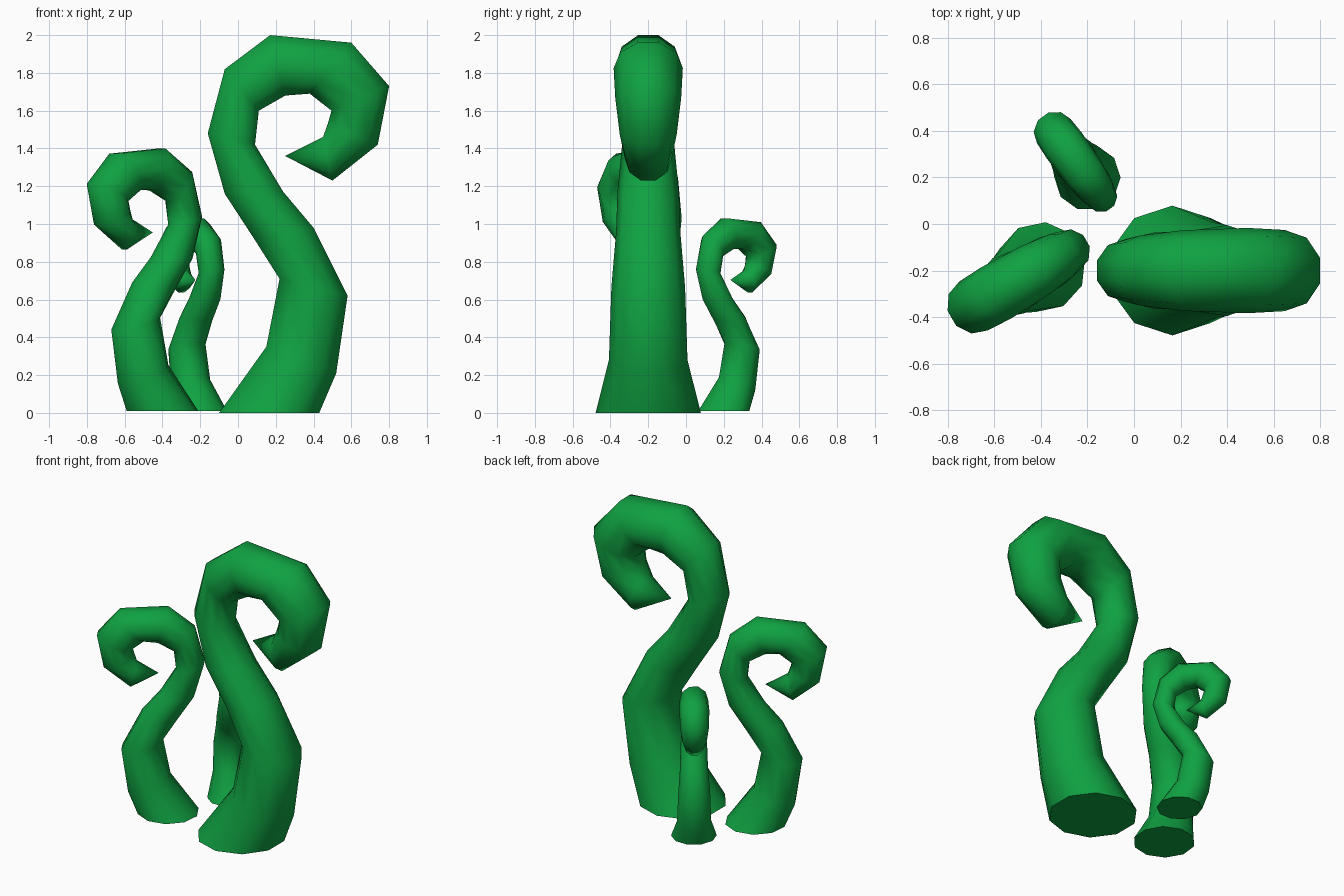
import bpy, bmesh
from math import radians, sin, cos, pi
from mathutils import Vector

cube = bpy.data.objects.get("Cube")
if cube:
    bpy.data.objects.remove(cube, do_unlink=True)

green = bpy.data.materials.new("tentacle_green")
green.use_nodes = True
colour = (0.005, 0.36, 0.054, 1)
green.diffuse_color = colour
green.node_tree.nodes["Principled BSDF"].inputs["Base Color"].default_value = colour

SIDES = 10
BASE_X = 0.165
# Each ring: outer x, z and inner x, z of the curling profile
RINGS = [
    (-.10, 0, .43, 0), (.15, .35, .52, .21), (.22, .71, .58, .62),
    (.08, .93, .40, .98), (-.07, 1.16, .24, 1.17), (-.16, 1.48, .09, 1.42),
    (-.07, 1.82, .11, 1.60), (.17, 2, .25, 1.68), (.60, 1.96, .38, 1.69),
    (.80, 1.73, .495, 1.60), (.74, 1.42, .475, 1.53), (.50, 1.23, .45, 1.46),
]
TIP = (.25, 1.36)


def tentacle(name, location, scale, turn):
    """Loft round rings along the profile, closed by a base cap and a pointed tip."""
    bm = bmesh.new()
    rings = []
    for ax, az, bx, bz in RINGS:
        a, b = Vector((ax - BASE_X, 0, az)), Vector((bx - BASE_X, 0, bz))
        centre = (a + b) / 2
        radius = (a - b).length / (2 * cos(pi / SIDES))
        across = (a - b).normalized()
        ring = []
        for k in range(SIDES):
            t = (2 * k + 1) * pi / SIDES
            side = Vector((0, sin(t), 0))
            ring.append(bm.verts.new(centre + radius * (across * cos(t) + side)))
        rings.append(ring)
    tip = bm.verts.new((TIP[0] - BASE_X, 0, TIP[1]))
    for k in range(SIDES):
        n = (k + 1) % SIDES
        for low, high in zip(rings, rings[1:]):
            bm.faces.new((low[k], low[n], high[n], high[k])).smooth = True
        bm.faces.new((rings[-1][k], rings[-1][n], tip)).smooth = True
    bm.faces.new(rings[0])
    bmesh.ops.recalc_face_normals(bm, faces=bm.faces)
    # Crisp rim around the flat base
    for k in range(SIDES):
        bm.edges.get((rings[0][k], rings[0][(k + 1) % SIDES])).smooth = False
    mesh = bpy.data.meshes.new(name)
    bm.to_mesh(mesh)
    bm.free()
    mesh.materials.append(green)
    obj = bpy.data.objects.new(name, mesh)
    obj.location = location
    obj.scale = (scale,) * 3
    obj.rotation_euler.z = radians(turn)
    bpy.context.collection.objects.link(obj)


tentacle("large_tentacle", (BASE_X, -.2, 0), 1, 0)
tentacle("medium_tentacle", (-.40, -.185, .01), .695, 210)
tentacle("small_tentacle", (-.20, .20, .01), .51, 126)
